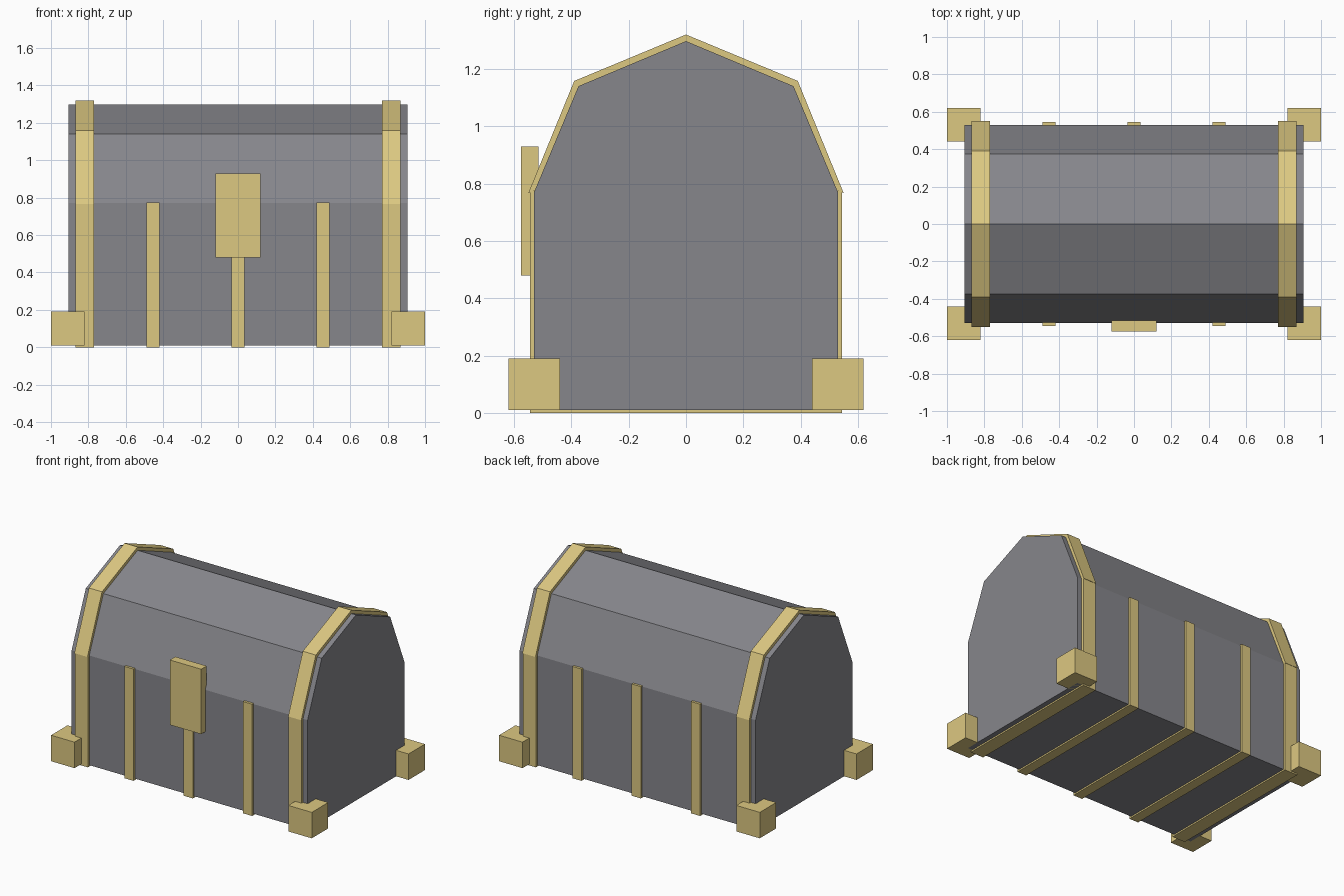
import bpy, bmesh

if "Cube" in bpy.data.objects:
    bpy.data.objects.remove(bpy.data.objects["Cube"])


def material(name, rgb):
    m = bpy.data.materials.new(name)
    m.diffuse_color = (*rgb, 1)
    m.use_nodes = True
    m.node_tree.nodes["Principled BSDF"].inputs["Base Color"].default_value = m.diffuse_color
    return m


GREY = material("dark_grey", (0.24, 0.24, 0.26))
GOLD = material("gold", (0.72, 0.58, 0.22))


def extrude_x(name, profile, x0, x1, mat):
    """Extrude a closed (y, z) profile from x0 to x1."""
    bm = bmesh.new()
    face = bm.faces.new([bm.verts.new((x0, y, z)) for y, z in profile])
    out = bmesh.ops.extrude_face_region(bm, geom=[face])
    moved = [v for v in out["geom"] if isinstance(v, bmesh.types.BMVert)]
    bmesh.ops.translate(bm, verts=moved, vec=(x1 - x0, 0, 0))
    bmesh.ops.recalc_face_normals(bm, faces=bm.faces)
    mesh = bpy.data.meshes.new(name)
    bm.to_mesh(mesh)
    bm.free()
    mesh.materials.append(mat)
    obj = bpy.data.objects.new(name, mesh)
    bpy.context.collection.objects.link(obj)
    return obj


def box(name, x0, x1, y0, y1, z0, z1, mat):
    return extrude_x(name, [(y0, z0), (y1, z0), (y1, z1), (y0, z1)], x0, x1, mat)


def both_sides(half):
    """Mirror a half profile across y = 0, skipping the point on the centre."""
    return half + [(-y, z) for y, z in reversed(half) if y != 0]


# Chest body with faceted lid
extrude_x("chest_body", both_sides([(-0.53, 0.01), (-0.53, 0.77), (-0.375, 1.14), (0, 1.297)]),
          -0.905, 0.905, GREY)

# Straps wrapping front, bottom and back
outer = both_sides([(-0.545, 0.775), (-0.545, 0.0)])
inner = both_sides([(-0.52, 0.775), (-0.52, 0.018)])
for i, (x, w) in enumerate([(-0.82, 0.1), (-0.455, 0.07), (0, 0.07), (0.455, 0.07), (0.82, 0.1)]):
    extrude_x(f"body_strap_{i + 1}", outer + inner[::-1], x - w / 2, x + w / 2, GOLD)

# Bands over the lid
outer = both_sides([(-0.55, 0.767), (-0.39, 1.158), (0, 1.32)])
inner = both_sides([(-0.52, 0.779), (-0.367, 1.133), (0, 1.285)])
for side, x in (("left", -0.82), ("right", 0.82)):
    extrude_x(f"lid_band_{side}", outer + inner[::-1], x - 0.05, x + 0.05, GOLD)

# Corner feet
for sx, side in ((-1, "left"), (1, "right")):
    for sy, end in ((-1, "front"), (1, "back")):
        x, y = 0.91 * sx, 0.53 * sy
        box(f"corner_foot_{end}_{side}", x - 0.09, x + 0.09, y - 0.09, y + 0.09, 0.01, 0.19, GOLD)

# Lock plate
box("lock_plate", -0.12, 0.12, -0.575, -0.515, 0.48, 0.93, GOLD)
